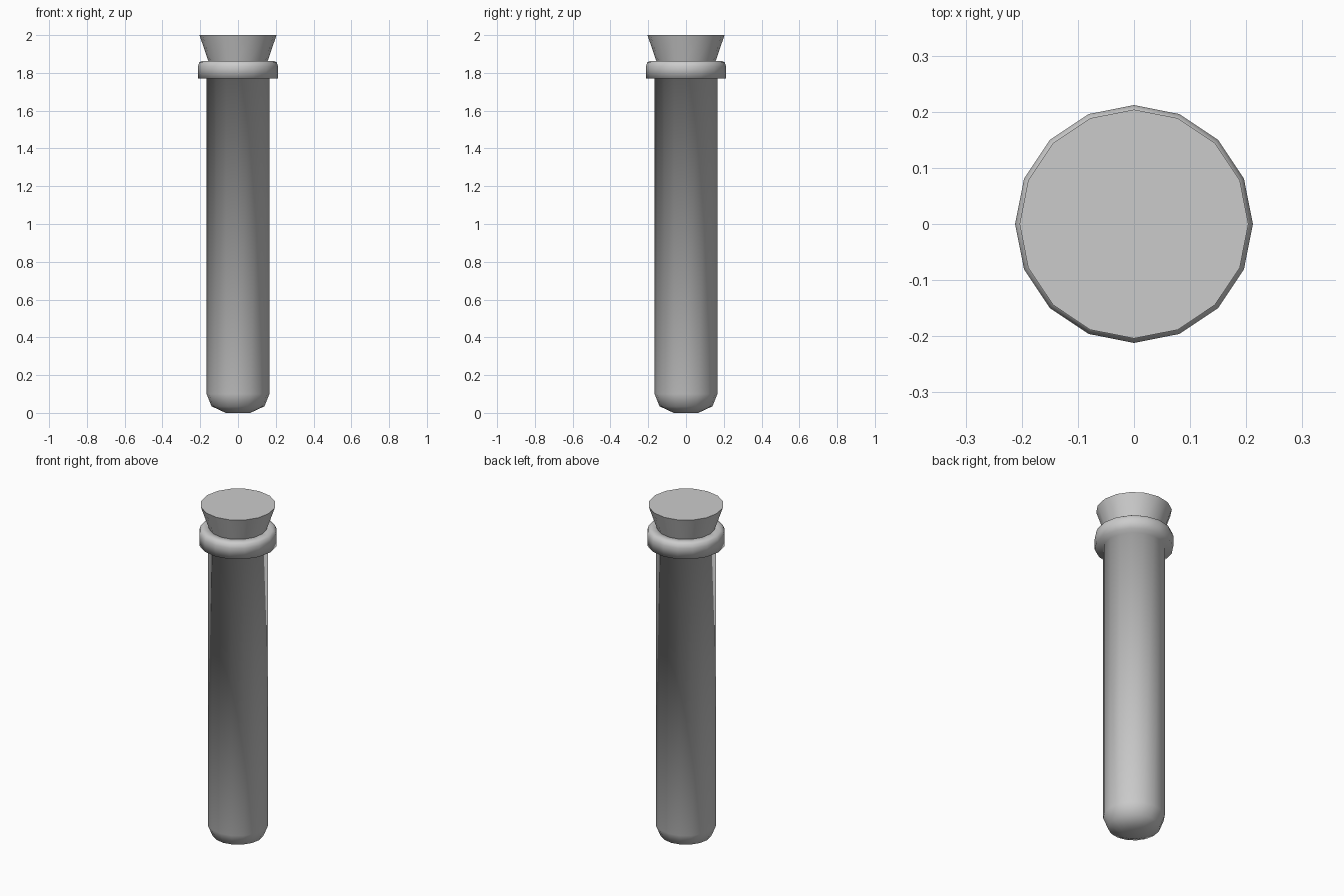
import bpy, bmesh
from math import sin, cos, pi

if "Cube" in bpy.data.objects:
    bpy.data.objects.remove(bpy.data.objects["Cube"])

SIDES = 16


def lathe(name, profile, sharp_angle=None):
    """Revolve (radius, z) points into a solid; both ends are capped."""
    bm = bmesh.new()
    rings = [[bm.verts.new((r * cos(2 * pi * i / SIDES), r * sin(2 * pi * i / SIDES), z))
              for i in range(SIDES)] for r, z in profile]
    for a, b in zip(rings, rings[1:]):
        for i in range(SIDES):
            j = (i + 1) % SIDES
            bm.faces.new((a[i], a[j], b[j], b[i]))
    bm.faces.new(rings[0][::-1])
    bm.faces.new(rings[-1])
    bmesh.ops.recalc_face_normals(bm, faces=bm.faces)
    mesh = bpy.data.meshes.new(name)
    bm.to_mesh(mesh)
    bm.free()
    obj = bpy.data.objects.new(name, mesh)
    bpy.context.collection.objects.link(obj)
    bpy.ops.object.select_all(action='DESELECT')
    obj.select_set(True)
    bpy.context.view_layer.objects.active = obj
    if sharp_angle is None:
        bpy.ops.object.shade_smooth()
    else:
        bpy.ops.object.shade_smooth_by_angle(angle=sharp_angle)
    return obj


# Hollow tube: rounded foot, straight wall, thick lip, inner wall
lathe("tube", [
    (0.065, 0.0), (0.14, 0.035), (0.166, 0.10), (0.166, 1.77),
    (0.212, 1.77), (0.212, 1.835), (0.205, 1.855), (0.19, 1.864),
    (0.152, 1.864), (0.145, 1.85), (0.145, 0.11), (0.12, 0.05), (0.055, 0.02),
])

# Tapered stopper pushed into the mouth
lathe("stopper", [(0.12, 1.75), (0.156, 1.86), (0.204, 2.0)], sharp_angle=pi / 6)
